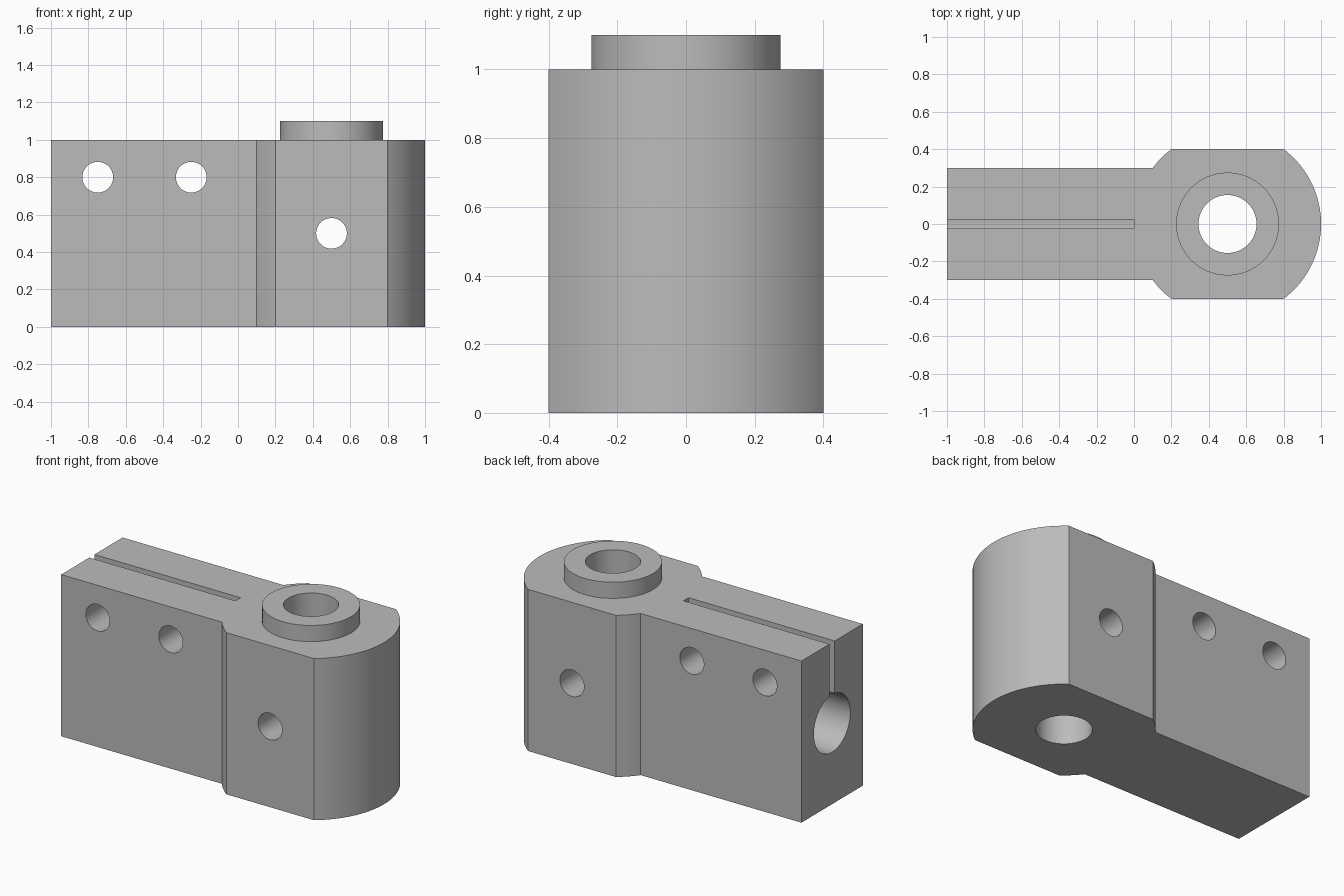
import bpy, bmesh
from math import radians, cos, sin, atan2, pi
from mathutils import Matrix, Vector

if "Cube" in bpy.data.objects:
    bpy.data.objects.remove(bpy.data.objects["Cube"], do_unlink=True)

grey = bpy.data.materials.new("machined grey")
grey.use_nodes = True
colour = (0.5, 0.5, 0.5, 1)
grey.diffuse_color = colour
grey.node_tree.nodes["Principled BSDF"].inputs["Base Color"].default_value = colour

PIVOT = 0.5      # x of the rounded head's axis


def make_object(name, bm):
    bmesh.ops.recalc_face_normals(bm, faces=bm.faces)
    mesh = bpy.data.meshes.new(name)
    bm.to_mesh(mesh)
    bm.free()
    mesh.materials.append(grey)
    obj = bpy.data.objects.new(name, mesh)
    bpy.context.collection.objects.link(obj)
    return obj


def extrude_profile(name, points, height):
    bm = bmesh.new()
    face = bm.faces.new([bm.verts.new((x, y, 0)) for x, y in points])
    top = bmesh.ops.extrude_face_region(bm, geom=[face])["geom"]
    verts = [v for v in top if isinstance(v, bmesh.types.BMVert)]
    bmesh.ops.translate(bm, verts=verts, vec=(0, 0, height))
    return make_object(name, bm)


def cylinder(name, start, end, radius, segments=64):
    start, end = Vector(start), Vector(end)
    axis = end - start
    place = Matrix.Translation((start + end) / 2) @ axis.to_track_quat("Z", "Y").to_matrix().to_4x4()
    bm = bmesh.new()
    bmesh.ops.create_cone(bm, cap_ends=True, segments=segments, radius1=radius,
                          radius2=radius, depth=axis.length, matrix=place)
    return make_object(name, bm)


def box(name, low, high):
    low, high = Vector(low), Vector(high)
    bm = bmesh.new()
    place = Matrix.Translation((low + high) / 2) @ Matrix.Diagonal((*(high - low), 1))
    bmesh.ops.create_cube(bm, size=1, matrix=place)
    return make_object(name, bm)


def combine(target, other, operation):
    mod = target.modifiers.new(operation.lower(), "BOOLEAN")
    mod.operation, mod.solver, mod.object = operation, "EXACT", other
    bpy.context.view_layer.objects.active = target
    bpy.ops.object.modifier_apply(modifier=mod.name)
    bpy.data.objects.remove(other, do_unlink=True)


def arc(start, end, steps):
    return [(PIVOT + 0.5 * cos(start + (end - start) * i / steps),
             0.5 * sin(start + (end - start) * i / steps)) for i in range(steps + 1)]


# Body outline: flat arm running into a round head with two side flats
flat = atan2(0.4, 0.3)
neck = pi - atan2(0.3, 0.4)
outline = (arc(-flat, flat, 48) + arc(pi - flat, neck, 8)
           + [(-1, 0.3), (-1, -0.3)] + arc(-neck, flat - pi, 8))
body = extrude_profile("clamp_body", outline, 1)

# Raised boss on the head
combine(body, cylinder("boss", (PIVOT, 0, 0.9), (PIVOT, 0, 1.1), 0.275, 96), "UNION")

# Vertical bore, shaft bore and clamping slot
combine(body, cylinder("vertical_bore", (PIVOT, 0, -0.1), (PIVOT, 0, 1.2), 0.155, 96), "DIFFERENCE")
combine(body, cylinder("shaft_bore", (-1.1, 0, 0.5), (0, 0, 0.5), 0.178, 96), "DIFFERENCE")
combine(body, box("slot", (-1.1, -0.025, 0.5), (0, 0.025, 1.1)), "DIFFERENCE")

# Cross holes for the screws
for x, z in ((-0.75, 0.8), (-0.25, 0.8), (PIVOT, 0.5)):
    combine(body, cylinder("screw_hole", (x, -0.5, z), (x, 0.5, z), 0.082), "DIFFERENCE")

bpy.ops.object.select_all(action="DESELECT")
body.select_set(True)
bpy.context.view_layer.objects.active = body
bpy.ops.object.shade_smooth_by_angle(angle=radians(30))
